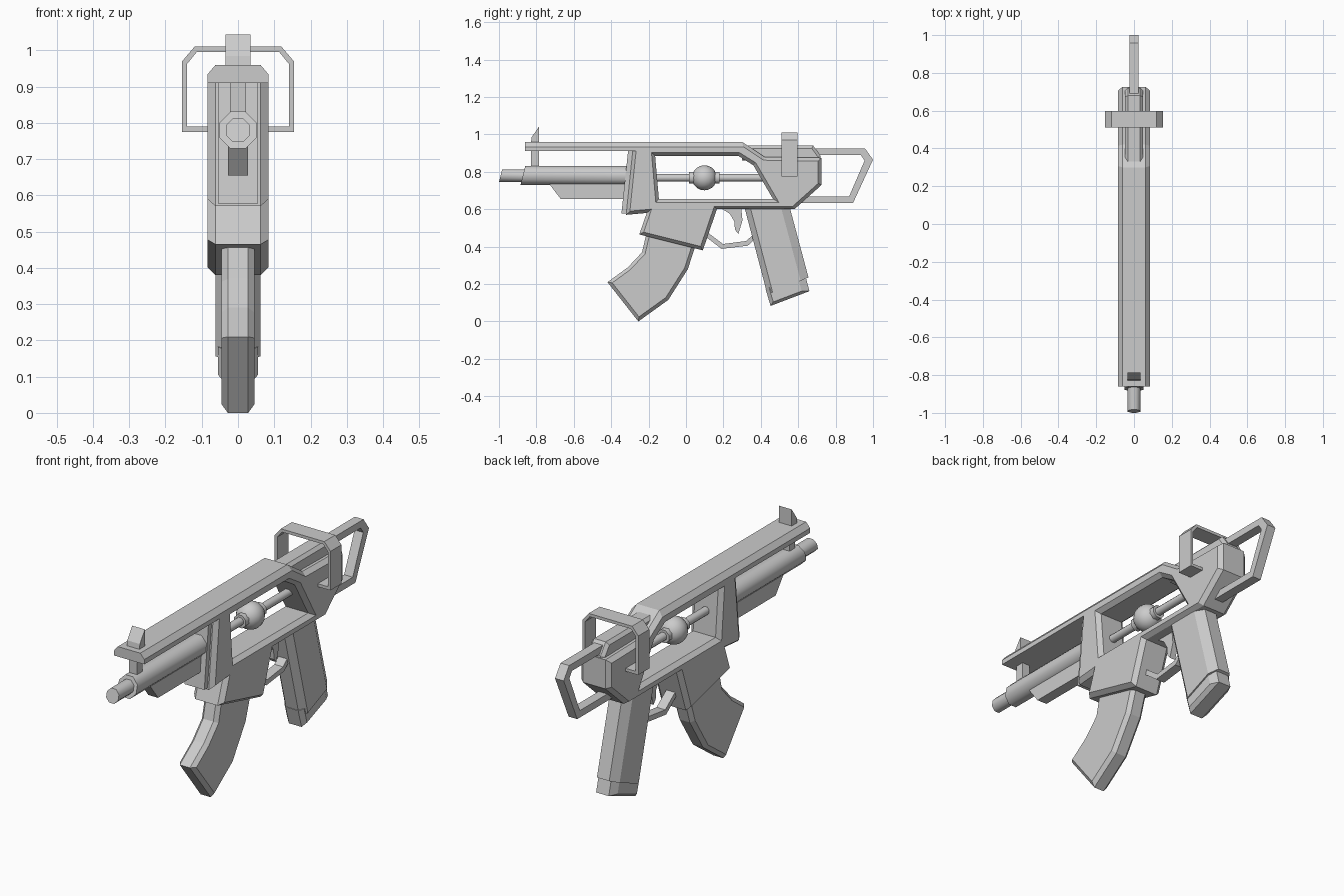
import bpy, bmesh, math
from mathutils import Vector

if "Cube" in bpy.data.objects:
    bpy.data.objects.remove(bpy.data.objects["Cube"])


def inset(loop, c):
    """Move every edge of a loop to its left; a third value on a point sets its edge's own distance."""
    pts = [Vector(p[:2]) for p in loop]
    dist = [p[2] if len(p) > 2 else c for p in loop]
    n, out = len(pts), []
    for i in range(n):
        a = (pts[i] - pts[i - 1]).normalized()
        b = (pts[(i + 1) % n] - pts[i]).normalized()
        na, nb = Vector((-a.y, a.x)), Vector((-b.y, b.x))
        da, db = dist[i - 1], dist[i]
        det = na.x * nb.y - na.y * nb.x
        out.append(pts[i] + Vector(((da * nb.y - db * na.y) / det, (na.x * db - nb.x * da) / det)))
    return pts, out


def prism(name, loops, t0, t1, c=0.0, cx=None, axis='x', smooth=False):
    """Extrude a profile (counter-clockwise outline, clockwise holes) with chamfered rims."""
    cx = c if cx is None else cx
    bm = bmesh.new()
    caps = ([], [])
    for loop in loops:
        full, small = inset(loop, c)
        layers = [(t0, full), (t1, full)]
        if c:
            layers = [(t0, small), (t0 + cx, full), (t1 - cx, full), (t1, small)]
        rings = [[bm.verts.new((t, p.x, p.y) if axis == 'x' else (p.x, t, p.y)) for p in pts]
                 for t, pts in layers]
        n = len(loop)
        for r, s in zip(rings, rings[1:]):
            for i in range(n):
                j = (i + 1) % n
                bm.faces.new((r[i], r[j], s[j], s[i]))
        caps[0].append(rings[0])
        caps[1].append(rings[-1])
    for cap in caps:
        if len(cap) == 1:
            bm.faces.new(cap[0])
        else:
            edges = [bm.edges.get((r[i - 1], r[i])) for r in cap for i in range(len(r))]
            bmesh.ops.triangle_fill(bm, edges=edges, use_beauty=True, use_dissolve=False)
    bmesh.ops.recalc_face_normals(bm, faces=bm.faces)
    me = bpy.data.meshes.new(name)
    bm.to_mesh(me)
    bm.free()
    ob = bpy.data.objects.new(name, me)
    bpy.context.collection.objects.link(ob)
    if smooth:
        smooth_by_angle(ob)
    return ob


def smooth_by_angle(ob):
    bpy.ops.object.select_all(action='DESELECT')
    ob.select_set(True)
    bpy.context.view_layer.objects.active = ob
    bpy.ops.object.shade_smooth_by_angle(angle=math.radians(50))


def tube(name, r, y0, y1, z, shear=0.0, sides=8):
    """Faceted round bar along y, with optionally slanted ends."""
    ang = [2 * math.pi * (i + 0.5) / sides for i in range(sides)]
    ob = prism(name, [[(r * math.cos(a), z + r * math.sin(a)) for a in ang]], y0, y1,
               axis='y', smooth=True)
    for v in ob.data.vertices:
        v.co.y += shear * (v.co.z - z)
    return ob


# Receiver with top rail, magazine well and window
outline = [(-0.32, 0.57), (-0.21, 0.58), (-0.25, 0.465), (0.09, 0.38), (0.165, 0.60, 0.014),
           (0.58, 0.60), (0.725, 0.73), (0.725, 0.875), (0.42, 0.88), (0.30, 0.96, 0.026),
           (-0.86, 0.96, 0.0), (-0.86, 0.91, 0.0), (-0.285, 0.911)]
window = [(-0.165, 0.885), (0.28, 0.885), (0.36, 0.835), (0.465, 0.655), (-0.145, 0.655)]
prism("receiver", [outline, window], -0.084, 0.084, 0.018, 0.022)

# Front plate, rear ridge and foregrip
prism("front_plate", [[(-0.345, 0.578), (-0.28, 0.578), (-0.25, 0.91), (-0.31, 0.91)]], -0.055, 0.055)
prism("rear_ridge", [[(0.30, 0.86), (0.72, 0.86), (0.72, 0.885), (0.68, 0.94), (0.30, 0.94)]],
      -0.047, 0.047, 0.015)
prism("foregrip", [[(-0.67, 0.655), (-0.30, 0.655), (-0.30, 0.76), (-0.75, 0.76)]], -0.027, 0.027)

# Barrel and muzzle with slanted ends
tube("barrel", 0.055, -0.872, -0.28, 0.78, 0.25)
tube("muzzle", 0.036, -0.991, -0.85, 0.78, 0.25)

# Front sight and its post
prism("front_sight", [[(-0.83, 0.95), (-0.785, 0.95), (-0.785, 1.043), (-0.825, 0.985)]], -0.035, 0.035)
prism("sight_post", [[(-0.83, 0.80), (-0.785, 0.80), (-0.785, 0.93), (-0.83, 0.93)]], -0.022, 0.022)

# Rod, collar and ball inside the window
tube("window_rod", 0.021, -0.20, 0.46, 0.768)
tube("ball_collar", 0.034, 0.015, 0.18, 0.768)
bpy.ops.mesh.primitive_uv_sphere_add(segments=16, ring_count=10, radius=0.067, location=(0, 0.098, 0.768))
ball = bpy.context.object
ball.name = "window_ball"
smooth_by_angle(ball)

# Curved magazine
prism("magazine", [[(-0.42, 0.21), (-0.255, 0.0), (-0.095, 0.115), (0.01, 0.28), (0.065, 0.45),
                    (-0.20, 0.52), (-0.235, 0.37), (-0.31, 0.29)]], -0.046, 0.046, 0.018)

# Pistol grip and its base
prism("grip", [[(0.31, 0.62, 0.03), (0.435, 0.145, 0.0), (0.655, 0.235, 0.045), (0.552, 0.62, 0.0)]],
      -0.062, 0.062, 0.03, 0.028)
prism("grip_base", [[(0.425, 0.175, 0.02), (0.452, 0.083, 0.015), (0.66, 0.162, 0.04), (0.638, 0.245, 0.0)]],
      -0.055, 0.055, 0.02)

# Trigger and guard
prism("trigger", [[(0.18, 0.61), (0.235, 0.575), (0.258, 0.535), (0.262, 0.49), (0.28, 0.468),
                   (0.302, 0.54), (0.295, 0.61)]], -0.016, 0.016)
prism("trigger_guard", [[(0.09, 0.465), (0.19, 0.388), (0.33, 0.405), (0.38, 0.45), (0.36, 0.465),
                         (0.322, 0.43), (0.198, 0.414), (0.11, 0.48)]], -0.024, 0.024)

# Rear stock loop
prism("stock_loop", [[(0.60, 0.633), (0.893, 0.633), (1.0, 0.865), (0.957, 0.925), (0.64, 0.925),
                      (0.64, 0.89), (0.935, 0.89), (0.955, 0.86), (0.872, 0.668), (0.60, 0.668)]],
      -0.024, 0.024)

# Sling frame straddling the receiver
outer = [(-0.154, 0.775), (0.154, 0.775), (0.154, 0.97), (0.12, 1.01), (-0.12, 1.01), (-0.154, 0.97)]
inner = [(-0.14, 0.79), (-0.14, 0.963), (-0.114, 0.995), (0.114, 0.995), (0.14, 0.963), (0.14, 0.79)]
prism("sling_frame", [outer, inner], 0.51, 0.597, axis='y')
